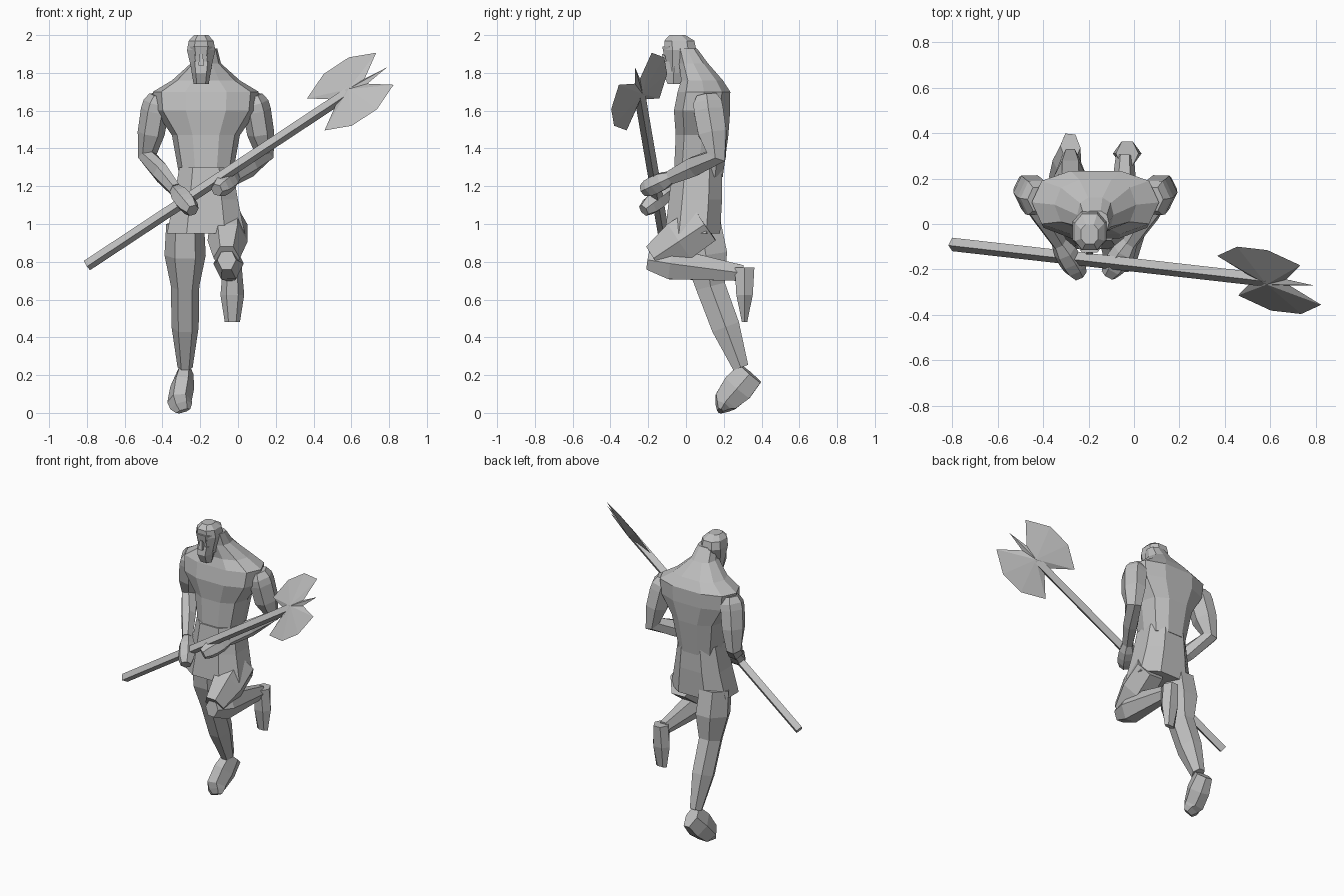
import bpy
import bmesh
from math import sin, cos, tau, copysign
from mathutils import Vector

cube = bpy.data.objects.get("Cube")
if cube:
    bpy.data.objects.remove(cube)

shade = 0.52
grey = bpy.data.materials.new("plain grey")
grey.use_nodes = True
grey.diffuse_color = (shade, shade, shade, 1)
shader = grey.node_tree.nodes["Principled BSDF"]
shader.inputs["Base Color"].default_value = grey.diffuse_color


def finish(name, bm):
    """Turn a bmesh into a flat shaded grey object."""
    bmesh.ops.recalc_face_normals(bm, faces=bm.faces)
    mesh = bpy.data.meshes.new(name)
    bm.to_mesh(mesh)
    bm.free()
    mesh.materials.append(grey)
    obj = bpy.data.objects.new(name, mesh)
    bpy.context.collection.objects.link(obj)


def skin(name, rings):
    """Bridge rings of points and cap both ends."""
    bm = bmesh.new()
    loops = [[bm.verts.new(point) for point in ring] for ring in rings]
    for lower, upper in zip(loops, loops[1:]):
        for i in range(len(lower)):
            bm.faces.new((lower[i - 1], lower[i], upper[i], upper[i - 1]))
    bm.faces.new(loops[0])
    bm.faces.new(loops[-1])
    finish(name, bm)


def soften(value):
    """Push a circle towards a rounded box."""
    return copysign(abs(value) ** 0.8, value)


def stack(name, centre, sides, rows):
    """Level rings, each given as height, half width, front and back."""
    rings = []
    for height, half_width, front, back in rows:
        middle, half_depth = (front + back) / 2, (back - front) / 2
        ring = []
        for k in range(sides):
            angle = tau * (k + 0.5) / sides
            ring.append((centre + half_width * soften(sin(angle)),
                         middle + half_depth * soften(cos(angle)), height))
        rings.append(ring)
    skin(name, rings)


def limb(name, joints, sides=6, swell=1.15, depth_start=1.2, depth_end=1.2):
    """Tube through joints (x, y, z, radius), swelling between each pair."""
    points, radii = [], []
    for joint, following in zip(joints, joints[1:]):
        start, end = Vector(joint[:3]), Vector(following[:3])
        points += [start, (start + end) / 2]
        radii += [joint[3], (joint[3] + following[3]) / 2 * swell]
    points.append(Vector(joints[-1][:3]))
    radii.append(joints[-1][3])

    last = len(points) - 1
    rings = []
    for i, (point, radius) in enumerate(zip(points, radii)):
        before, after = points[max(i - 1, 0)], points[min(i + 1, last)]
        along = ((point - before).normalized() + (after - point).normalized()).normalized()
        across = (Vector((1, 0, 0)) - along * along.x).normalized()
        depth = depth_start + (depth_end - depth_start) * i / last
        outward = along.cross(across) * depth
        angles = [tau * k / sides for k in range(sides)]
        rings.append([point + (across * cos(a) + outward * sin(a)) * radius for a in angles])
    skin(name, rings)


# Torso with sloping neck, and flared kilt
body_x = -0.17
head_x = -0.195
stack("torso", body_x, 10, [
    (1.25, .14, -.07, .2), (1.47, .18, -.06, .23), (1.6, .27, -.07, .24),
    (1.7, .28, -.05, .24), (1.76, .18, -.03, .2), (1.85, .08, -.04, .12),
    (1.93, .06, -.05, .06)])
stack("kilt", body_x, 8, [
    (.95, .22, -.12, .19), (1.13, .18, -.1, .2), (1.3, .15, -.08, .2)])

# Head, beard, brow and nose
stack("head", head_x, 8, [
    (1.8, .05, -.1, 0), (1.92, .08, -.12, .06), (1.97, .07, -.12, .05),
    (2, .04, -.09, 0)])
stack("beard", head_x, 6, [
    (1.74, .04, -.1, -.03), (1.8, .05, -.13, 0), (1.86, .06, -.12, 0)])
stack("brow", head_x, 6, [(1.89, .05, -.12, -.05), (1.94, .06, -.13, -.05)])
stack("nose", head_x, 4, [(1.84, .02, -.14, -.1), (1.9, .01, -.13, -.1)])


def arm(name, side, grip):
    """Mirrored shoulder and elbow, with the forearm reaching to a grip point."""
    elbow = Vector((body_x + side * .31, .16, 1.36))
    limb(name + "_arm", [
        (body_x + side * .25, .11, 1.68, .05), (body_x + side * .27, .12, 1.6, .075),
        (*elbow, .05), (*elbow.lerp(grip, .75), .035)])
    limb(name + "_hand", [
        (*elbow.lerp(grip, .75), .035), (*grip, .055), (*elbow.lerp(grip, 1.2), .035)],
        depth_start=1, depth_end=1)


arm("left", 1, Vector((-.07, -.16, 1.21)))
arm("right", -1, Vector((-.28, -.16, 1.12)))

# Standing leg with its pointed foot
limb("right_leg", [
    (-.28, .08, 1, .1), (-.28, .13, .67, .075), (-.28, .29, .24, .04)], swell=1.25)
limb("right_foot", [
    (-.28, .34, .21, .045), (-.31, .21, .06, .065), (-.29, .18, .01, .04)],
    depth_start=1.9, depth_end=.4)

# Raised leg: thigh forward, shin back, foot hanging
limb("left_thigh", [(-.05, .1, 1, .1), (-.06, -.17, .82, .07)], swell=1.25)
limb("left_shin", [
    (-.06, -.2, .81, .05), (-.05, -.08, .79, .08), (-.04, .3, .74, .04)], swell=1)
limb("left_foot", [
    (-.03, .31, .77, .05), (-.03, .31, .48, .04)],
    swell=1.4, depth_end=.4)

# Axe shaft, running up into the middle of the blades
butt = Vector((-.8, -.09, .78))
tip = Vector((.79, -.27, 1.83))
along = (tip - butt).normalized()
spike = .235
hub = tip - along * spike
limb("axe_shaft", [(*butt, .03), (*hub, .03)], sides=4, swell=1, depth_start=1, depth_end=1)

# Double axe head: one quarter outline mirrored both ways, plus the spike
normal = Vector((.4, .7, -.5))
across = along.cross(normal).normalized()
normal = across.cross(along)
quarter = [(.1, .02), (.22, .13), (.08, .21)]
front_edge = [(a, b) for a, b in quarter]
back_edge = [(-a, b) for a, b in reversed(quarter)]
upper = front_edge + back_edge
lower = [(a, -b) for a, b in reversed(upper)]

bm = bmesh.new()
rim = [bm.verts.new(hub + along * a + across * b) for a, b in [(spike, 0)] + upper + lower]
for face_side in (-1, 1):
    peak = bm.verts.new(hub + normal * face_side * .025)
    for i in range(len(rim)):
        bm.faces.new((rim[i - 1], rim[i], peak))
finish("axe_head", bm)
